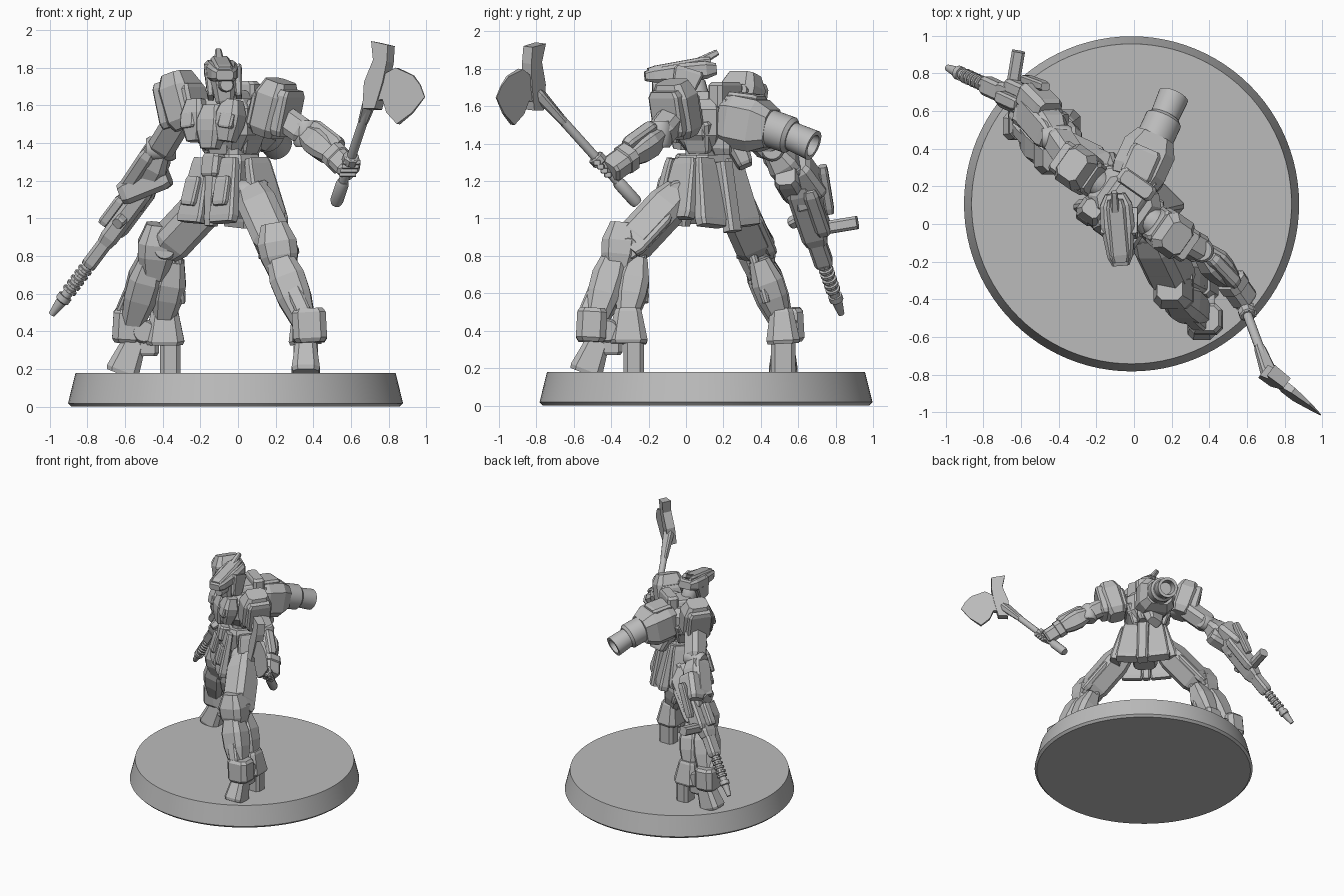
import bpy
import bmesh
from math import cos, sin, pi, radians
from mathutils import Matrix, Vector

default_cube = bpy.data.objects.get("Cube")
if default_cube:
    bpy.data.objects.remove(default_cube, do_unlink=True)
grey = bpy.data.materials.new("plain_grey")
grey.use_nodes = True
grey.diffuse_color = (.5, .5, .5, 1)
grey.node_tree.nodes["Principled BSDF"].inputs["Base Color"].default_value = grey.diffuse_color

# Lengthwise shapes: (position, scale) pairs
SOFT = ((0, .82), (.12, 1), (.88, 1), (1, .82))
TAPER = ((0, .9), (.1, 1), (.9, .7), (1, .6))
FLARE = ((0, .6), (.1, .7), (.9, 1), (1, .92))
BULGE = ((0, .65), (.35, 1), (.6, .95), (1, .6))
PLAIN = ((0, 1), (1, 1))
FRONT, UP, SIDE = Vector((0, -1, 0)), Vector((0, 0, 1)), Vector((1, 0, 0))

def finish(name, bm, frame, smooth=False):
    bmesh.ops.transform(bm, matrix=frame, verts=bm.verts)
    bmesh.ops.recalc_face_normals(bm, faces=bm.faces)
    mesh = bpy.data.meshes.new(name)
    bm.to_mesh(mesh)
    bm.free()
    mesh.materials.append(grey)
    part = bpy.data.objects.new(name, mesh)
    bpy.context.collection.objects.link(part)
    if smooth:
        bpy.ops.object.select_all(action="DESELECT")
        part.select_set(True)
        bpy.context.view_layer.objects.active = part
        bpy.ops.object.shade_smooth_by_angle(angle=radians(35))

def section(width, depth, sides):
    """Chamfered rectangle, or an ellipse when sides is given."""
    x, y = width / 2, depth / 2
    if sides:
        return [(cos(2 * pi * i / sides) * x, sin(2 * pi * i / sides) * y) for i in range(sides)]
    c = min(x, y) * .4
    return [(x, c - y), (x, y - c), (x - c, y), (c - x, y),
            (-x, y - c), (-x, c - y), (c - x, -y), (x - c, -y)]

def skin(bm, rings):
    for low, high in zip(rings, rings[1:]):
        for i in range(len(low)):
            bm.faces.new((low[i - 1], low[i], high[i], high[i - 1]))
    bm.faces.new(rings[0])
    bm.faces.new(rings[-1])

def builder(frame):
    """Return a function that lofts armour parts inside one frame."""
    def loft(name, start, end, width, depth, shape=SOFT, sides=0):
        start, end = Vector(start), Vector(end)
        axis = (end - start).normalized()
        facing = UP if abs(axis.dot(FRONT)) > .85 else FRONT
        deep = (facing - axis * axis.dot(facing)).normalized()
        across = axis.cross(deep)
        bm = bmesh.new()
        skin(bm, [[bm.verts.new(start.lerp(end, place) + (across * u + deep * v) * scale)
                   for u, v in section(width, depth, sides)] for place, scale in shape])
        finish(name, bm, frame, sides > 0)
    return loft

def turned(x, y, angle):
    return Matrix.Translation((x, y, 0)) @ Matrix.Rotation(radians(angle), 4, "Z")

world = builder(Matrix())
torso = builder(turned(-.05, .12, -35))
hips = builder(turned(-.03, .1, -45))
PAIR = (("left", 1), ("right", -1))

# Display base
world("base", (-.013, .107, 0), (-.013, .107, .18), 1.78, 1.78, ((0, .98), (.1, 1), (1, .955)), 96)

# Legs: the right one is the left one mirrored about the diagonal
swap = Matrix(((0, 1, 0, -.08), (1, 0, 0, .16), (0, 0, 1, 0), (0, 0, 0, 1)))
for label, frame in (("left", Matrix()), ("right", swap)):
    leg = builder(frame)
    hip, knee, ankle = Vector((.08, -.04, 1.13)), Vector((.21, -.31, .84)), Vector((.36, -.42, .4))
    leg(label + "_hip_joint", hip - SIDE * .08, hip + SIDE * .08, .15, .15, sides=16)
    leg(label + "_thigh", hip, knee, .21, .2, ((0, .8), (.25, 1), (.85, 1), (1, .8)))
    leg(label + "_thigh_plate", hip.lerp(knee, .4) + FRONT * .08, knee + FRONT * .07, .15, .08)
    leg(label + "_thigh_side", hip.lerp(knee, .3) + SIDE * .08, knee + SIDE * .08, .06, .15)
    leg(label + "_knee_joint", knee - SIDE * .1, knee + SIDE * .1, .13, .13, sides=16)
    leg(label + "_knee_guard", (.19, -.34, .97), (.24, -.37, .68), .21, .2, BULGE)
    leg(label + "_shin", (.21, -.37, .82), (.36, -.49, .42), .19, .18, BULGE)
    leg(label + "_shin_ridge", (.23, -.43, .76), (.36, -.55, .48), .08, .06)
    leg(label + "_calf", (.23, -.26, .78), (.35, -.32, .45), .17, .17, BULGE)
    leg(label + "_calf_piston", (.18, -.24, .86), (.27, -.22, .55), .05, .05, sides=10)
    leg(label + "_ankle_joint", ankle - SIDE * .07, ankle + SIDE * .07, .13, .13, sides=16)
    leg(label + "_ankle_guard", (.375, -.5, .52), (.385, -.51, .34), .18, .16)
    leg(label + "_heel_bell", (.35, -.31, .52), (.36, -.31, .33), .18, .21, FLARE)
    leg(label + "_toe", (.36, -.46, .37), (.36, -.54, .17), .15, .18, FLARE)
    leg(label + "_instep", (.36, -.4, .4), (.36, -.4, .27), .11, .12)
    leg(label + "_heel", (.36, -.28, .36), (.36, -.28, .17), .13, .11, PLAIN)

# Waist and skirt armour
hips("waist", (0, 0, 1.25), (0, 0, 1.44), .19, .17)
hips("pelvis", (0, 0, 1.34), (0, 0, 1), .28, .24, TAPER)
hips("crotch_guard", (0, -.12, 1.3), (0, -.16, .96), .1, .1, TAPER)
hips("belt_block", (0, -.13, 1.34), (0, -.15, 1.22), .12, .1)
hips("rear_flap", (0, .14, 1.3), (0, .21, .93), .09, .08, PLAIN)
for label, s in PAIR:
    hips(label + "_front_skirt", (s * .1, -.12, 1.32), (s * .12, -.19, .98), .18, .07, FLARE)
    hips(label + "_front_pouch", (s * .11, -.17, 1.22), (s * .12, -.21, 1.07), .1, .05)
    hips(label + "_side_skirt", (s * .16, .02, 1.32), (s * .24, .03, 1), .08, .23, FLARE)
    hips(label + "_rear_skirt", (s * .1, .1, 1.32), (s * .13, .18, .96), .19, .08, FLARE)

# Chest
torso("abdomen", (0, -.02, 1.33), (0, -.02, 1.48), .24, .22, FLARE)
torso("chest", (0, 0, 1.36), (0, 0, 1.64), .36, .28, ((0, .65), (.3, 1), (.8, 1), (1, .75)))
torso("cockpit_hatch", (0, -.14, 1.6), (0, -.17, 1.37), .16, .13, BULGE)
torso("upper_collar", (0, .02, 1.58), (0, .02, 1.68), .24, .22, TAPER)
torso("back_fin", (0, .11, 1.58), (0, .11, 1.73), .22, .09)
torso("spine_block", (0, .13, 1.34), (0, .14, 1.64), .2, .12)
for label, s in PAIR:
    side, lift = Vector((s, 0, 0)), -.02 * s
    torso(label + "_breast", (s * .12, -.13, 1.63), (s * .1, -.16, 1.41), .15, .13, BULGE)
    torso(label + "_chest_vent", (s * .13, -.18, 1.56), (s * .12, -.2, 1.48), .09, .05)
    torso(label + "_rib_plate", (s * .15, .02, 1.52), (s * .11, .02, 1.35), .08, .2, TAPER)
    # Shoulder armour leans outward at the top
    torso(label + "_shoulder_joint", side * .12 + UP * 1.56, side * .32 + UP * 1.56, .15, .15, sides=16)
    torso(label + "_shoulder_shell", (s * .25, 0, 1.46 + lift), (s * .34, 0, 1.75 + lift), .18, .23,
          ((0, .7), (.15, .95), (.75, 1), (1, .7)))
    torso(label + "_shoulder_plate", (s * .35, 0, 1.46 + lift), (s * .41, 0, 1.7 + lift), .07, .19)
    torso(label + "_shoulder_trim", (s * .2, 0, 1.5 + lift), (s * .25, 0, 1.69 + lift), .08, .19)

# Backpack with its single nozzle
world("backpack", (.0, .22, 1.53), (.11, .46, 1.48), .29, .28, ((0, .9), (.2, 1), (.7, 1), (1, .72)))
world("backpack_top", (.0, .24, 1.64), (.07, .4, 1.62), .17, .08)
world("backpack_foot", (.02, .26, 1.42), (.05, .32, 1.28), .18, .12, TAPER)
world("nozzle_collar", (.1, .43, 1.49), (.165, .57, 1.44), .2, .2, sides=32)
world("nozzle", (.14, .52, 1.46), (.21, .68, 1.39), .165, .165, ((0, .9), (1, 1), (1, .72), (.6, .6)), 32)

# Head
world("neck", (-.06, .08, 1.6), (-.08, .04, 1.74), .12, .12, sides=16)
world("face", (-.07, -.02, 1.61), (-.08, -.02, 1.77), .14, .18, FLARE)
world("helmet", (-.07, -.22, 1.76), (-.1, .16, 1.8), .18, .1,
      ((0, .5), (.12, .75), (.55, 1), (.85, .95), (1, .6)))
world("helmet_ridge", (-.07, -.2, 1.775), (-.1, .13, 1.835), .1, .07)
world("crest", (-.1, .06, 1.83), (-.105, .17, 1.89), .05, .05, TAPER)
world("eye_tube", (-.07, -.04, 1.71), (-.06, -.18, 1.71), .08, .08, sides=20)
for label, s in PAIR:
    world(label + "_cheek", (s * .075 - .08, .02, 1.8), (s * .075 - .07, -.03, 1.64), .05, .16, TAPER)

# Left arm
elbow, wrist, fist = Vector((.36, -.14, 1.45)), Vector((.53, -.32, 1.32)), Vector((.58, -.39, 1.27))
world("left_upper_arm", (.22, -.06, 1.55), elbow, .14, .14)
world("left_elbow", elbow - UP * .07, elbow + UP * .07, .13, .13, sides=16)
world("left_forearm", elbow, wrist, .15, .15, BULGE)
world("left_forearm_plate", elbow.lerp(wrist, .2) + UP * .05, wrist + UP * .05, .12, .07)
world("left_cuff", wrist.lerp(fist, -.4), wrist.lerp(fist, .3), .14, .14)
world("left_fist", wrist, fist + (fist - wrist) * .3, .12, .13)

# Axe
pommel, neck = Vector((.52, -.26, 1.08)), Vector((.72, -.8, 1.68))
haft = (neck - pommel).normalized()
world("axe_haft", pommel, neck, .05, .05, sides=12)
world("axe_grip", pommel, pommel.lerp(neck, .2), .07, .07, sides=12)
world("axe_guard", pommel.lerp(neck, .36), pommel.lerp(neck, .42), .09, .09, sides=8)
world("axe_throat", pommel.lerp(neck, .72), neck, .08, .06, FLARE)
for i in range(4):
    grip = fist + haft * (i * .03 - .05) + FRONT * .06
    world(f"left_finger_{i}", grip - SIDE * .03, grip + SIDE * .06, .03, .04)
axe_frame = Matrix.Translation((.71, -.8, 1.66)) @ turned(0, 0, -37) @ Matrix.Rotation(radians(84), 4, "X")

def plate(name, outline, thick, edge):
    """Flat slab that thins out toward the cutting edge."""
    bm = bmesh.new()
    skin(bm, [[bm.verts.new((u, v, way * thick * max(.1, 1 - max(u, 0) / edge)))
               for u, v in outline] for way in (-1, 1)])
    finish(name, bm, axe_frame)

plate("axe_blade", ((.02, .13), (.1, .11), (.16, .14), (.27, .1), (.32, .05), (.355, -.015),
                    (.28, -.1), (.19, -.16), (.12, -.1), (.09, -.03), (.02, -.04)), .03, .37)
plate("axe_poll", ((-.03, -.08), (-.03, .06), (.02, .18), (.0, .28), (.11, .26),
                   (.11, .17), (.09, .06), (.05, -.08)), .035, 1)

# Right arm
elbow, wrist = Vector((-.41, .46, 1.37)), Vector((-.52, .62, 1.16))
world("right_upper_arm", (-.3, .3, 1.55), elbow, .15, .15)
world("right_elbow", elbow - SIDE * .08, elbow + SIDE * .08, .13, .13, sides=16)
world("right_forearm", elbow, wrist, .17, .16, BULGE)
world("right_forearm_plate", elbow - SIDE * .05, wrist - SIDE * .08, .08, .15)
world("right_wrist_guard", (-.45, .59, 1.29), (-.56, .7, 1.14), .17, .14)
world("right_fist", wrist, wrist + Vector((-.04, .03, -.1)), .12, .13)

# Rifle
muzzle, stock = Vector((-.99, .83, .49)), Vector((-.42, .57, 1.25))

def along(t, shift=(0, 0, 0)):
    return muzzle.lerp(stock, t) + Vector(shift)

world("rifle_receiver", along(.5), along(.9), .1, .14)
world("rifle_cover", along(.54, (.03, .05, .03)), along(.85, (.03, .05, .03)), .12, .08)
world("rifle_side_box", (-.37, .53, 1.23), (-.62, .59, 1.13), .13, .13)
world("rifle_rear_rail", (-.47, .73, 1.28), (-.58, .77, 1.03), .06, .05)
world("rifle_handguard", along(.34), along(.54), .08, .1)
world("rifle_stock", along(.84), along(1.02), .07, .1, FLARE)
world("rifle_barrel", along(.08), along(.5), .055, .055, sides=12)
world("rifle_muzzle", along(0), along(.13), .07, .07, ((0, .5), (.7, .85), (.75, 1.1), (1, 1.1)), 12)
world("rifle_sight", along(.58, (-.06, 0, .04)), along(.76, (-.06, 0, .04)), .06, .07)
world("rifle_magazine", along(.59), along(.59, (.04, .24, .04)), .07, .07, PLAIN)
world("rifle_hand_grip", along(.7), along(.7, (-.05, -.09, -.05)), .06, .06)
for i in range(8):
    world(f"rifle_cooling_rib_{i}", along(.16 + i * .035), along(.18 + i * .035), .08, .08, sides=10)
